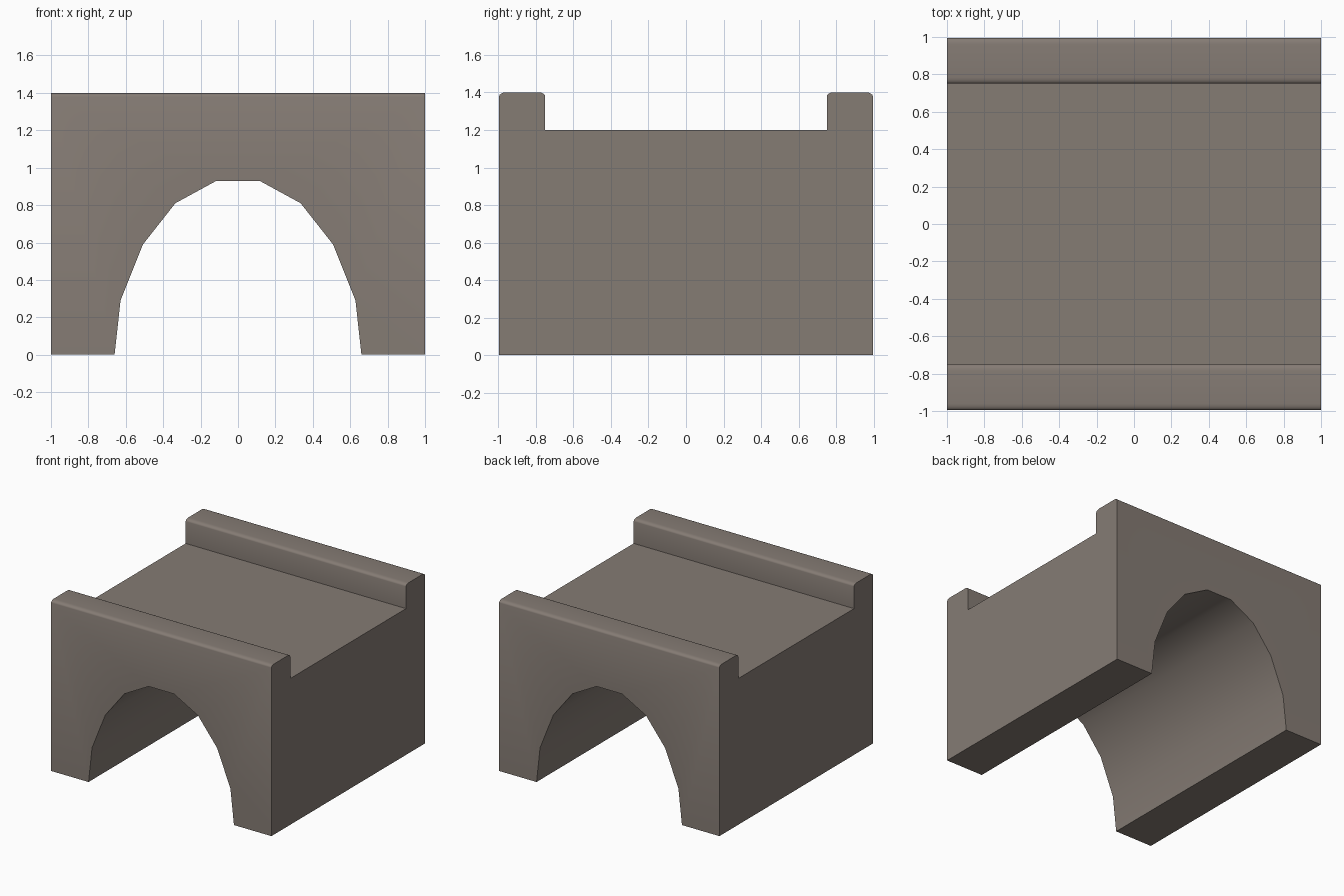
import bpy, bmesh, math

if "Cube" in bpy.data.objects:
    bpy.data.objects.remove(bpy.data.objects["Cube"])

HALF_X, HALF_Y = 1.0, 0.995
DECK_Z, TOP_Z, WALL_Y = 1.2, 1.4, 0.75


def prism(name, points, direction):
    """Extrude a closed 3D outline along a vector into a solid."""
    bm = bmesh.new()
    face = bm.faces.new([bm.verts.new(p) for p in points])
    ext = bmesh.ops.extrude_face_region(bm, geom=[face])
    verts = [g for g in ext["geom"] if isinstance(g, bmesh.types.BMVert)]
    bmesh.ops.translate(bm, verts=verts, vec=direction)
    bmesh.ops.recalc_face_normals(bm, faces=bm.faces)
    mesh = bpy.data.meshes.new(name)
    bm.to_mesh(mesh)
    bm.free()
    obj = bpy.data.objects.new(name, mesh)
    bpy.context.collection.objects.link(obj)
    return obj


def rounded_corner(y, inward, ry=0.035, rz=0.02, steps=4):
    """Soft top corner of a side wall, from its upright face to its top."""
    pts = []
    for i in range(steps + 1):
        a = math.pi / 2 * i / steps
        pts.append((y + inward * ry * (1 - math.cos(a)),
                    TOP_Z - rz + rz * math.sin(a)))
    return pts


# Bridge block: deck with a rounded low wall along front and back
right = ([(HALF_Y, 0)] + rounded_corner(HALF_Y, -1)
         + rounded_corner(WALL_Y, 1)[::-1] + [(WALL_Y, DECK_Z)])
outline = right + [(-y, z) for y, z in reversed(right)]
bridge = prism("arched_bridge", [(-HALF_X, y, z) for y, z in outline],
               (2 * HALF_X, 0, 0))

# Faceted arch tunnel cut from front to back
half_arch = [(0.66, 0.0), (0.628, 0.29), (0.508, 0.59), (0.335, 0.81), (0.115, 0.93)]
arch = half_arch + [(-x, z) for x, z in reversed(half_arch)]
arch = [(0.66, -0.3)] + arch + [(-0.66, -0.3)]
cutter = prism("arch_cutter", [(x, -1.3, z) for x, z in arch], (0, 2.6, 0))
cutter.hide_render = True

cut = bridge.modifiers.new("arch", 'BOOLEAN')
cut.operation = 'DIFFERENCE'
cut.solver = 'EXACT'
cut.object = cutter
bpy.context.view_layer.objects.active = bridge
bpy.ops.object.select_all(action='DESELECT')
bridge.select_set(True)
bpy.ops.object.modifier_apply(modifier=cut.name)
bpy.data.objects.remove(cutter, do_unlink=True)

# Warm grey stone, with smooth arch and wall corners
stone = bpy.data.materials.new("warm_grey_stone")
stone.diffuse_color = (0.235, 0.2, 0.175, 1)
stone.use_nodes = True
stone.node_tree.nodes["Principled BSDF"].inputs["Base Color"].default_value = stone.diffuse_color
bridge.data.materials.clear()
bridge.data.materials.append(stone)
bpy.ops.object.shade_smooth_by_angle(angle=math.radians(35))
